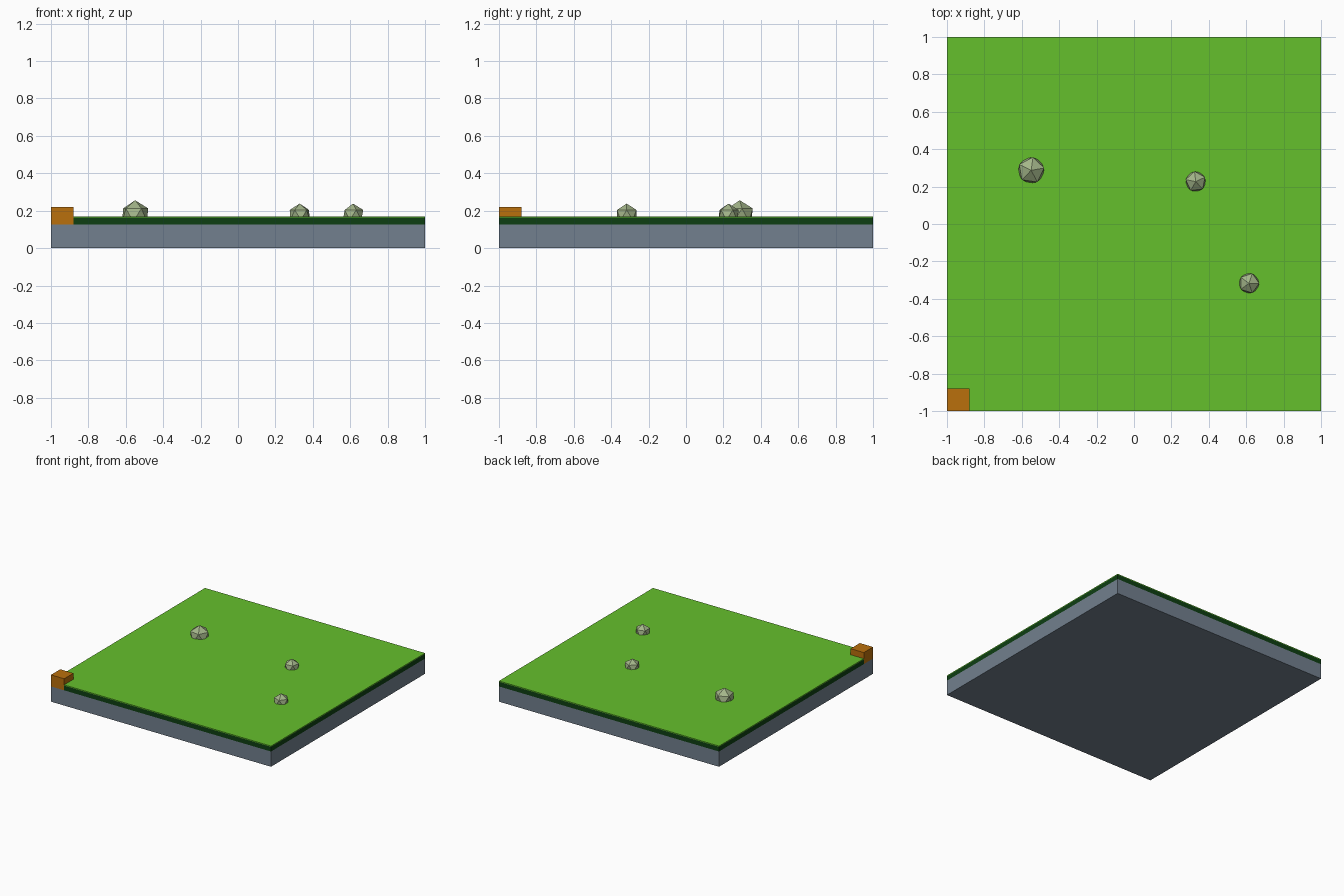
import bpy, bmesh, math
from mathutils import Matrix

if "Cube" in bpy.data.objects:
    bpy.data.objects.remove(bpy.data.objects["Cube"])


def material(name, rgb):
    lin = [(c / 255 / 12.92) if c < 11 else ((c / 255 + 0.055) / 1.055) ** 2.4 for c in rgb]
    m = bpy.data.materials.new(name)
    m.diffuse_color = (*lin, 1)
    m.use_nodes = True
    m.node_tree.nodes["Principled BSDF"].inputs["Base Color"].default_value = m.diffuse_color
    return m


slate = material("slate", (114, 128, 142))
grass = material("grass_green", (101, 192, 44))
dark = material("dark_green", (13, 62, 18))
orange = material("orange", (186, 112, 12))
stone = material("sage_stone", (164, 182, 138))


def finish(name, bm, mats):
    bmesh.ops.recalc_face_normals(bm, faces=bm.faces)
    me = bpy.data.meshes.new(name)
    bm.to_mesh(me)
    bm.free()
    for m in mats:
        me.materials.append(m)
    ob = bpy.data.objects.new(name, me)
    bpy.context.collection.objects.link(ob)
    return ob


def prism(name, outline, levels, mats):
    """Stack an outline through the given heights."""
    bm = bmesh.new()
    rings = [[bm.verts.new((x, y, z)) for x, y in outline] for z in levels]
    n = len(outline)
    for a, b in zip(rings, rings[1:]):
        for i in range(n):
            j = (i + 1) % n
            bm.faces.new((a[i], a[j], b[j], b[i]))
    bm.faces.new(rings[0][::-1])
    bm.faces.new(rings[-1])
    return finish(name, bm, mats)


def rect(x0, y0, x1, y1):
    return [(x0, y0), (x1, y0), (x1, y1), (x0, y1)]


BASE, EDGE, TOP, CORNER = 0.125, 0.163, 0.17, -0.88

# Stone base slab
prism("base_slab", rect(-1, -1, 1, 1), [0, BASE], [slate])

# Turf slab, notched where the corner block stands, with dark sides
turf = prism("turf", [(CORNER, -1), (1, -1), (1, 1), (-1, 1), (-1, CORNER), (CORNER, CORNER)],
             [BASE, EDGE, TOP], [grass, dark])
for p in turf.data.polygons:
    p.material_index = 1 if p.center.z < EDGE else 0

# Corner block
prism("corner_block", rect(-1, -1, CORNER, CORNER), [BASE, 0.22], [orange])

# Half-buried faceted rocks
for i, (x, y, r, turn) in enumerate([(-0.55, 0.287, 0.079, 10),
                                     (0.33, 0.227, 0.061, 25),
                                     (0.615, -0.317, 0.061, 0)]):
    bm = bmesh.new()
    bmesh.ops.create_icosphere(bm, subdivisions=1, radius=r,
                               matrix=Matrix.Translation((x, y, 0.177))
                               @ Matrix.Rotation(math.radians(turn), 4, 'Z'))
    # Trim the part below the turf
    bmesh.ops.bisect_plane(bm, geom=bm.verts[:] + bm.edges[:] + bm.faces[:],
                           plane_co=(0, 0, TOP - 0.005), plane_no=(0, 0, 1), clear_inner=True)
    bmesh.ops.holes_fill(bm, edges=[e for e in bm.edges if e.is_boundary])
    finish(f"rock_{i + 1}", bm, [stone])
